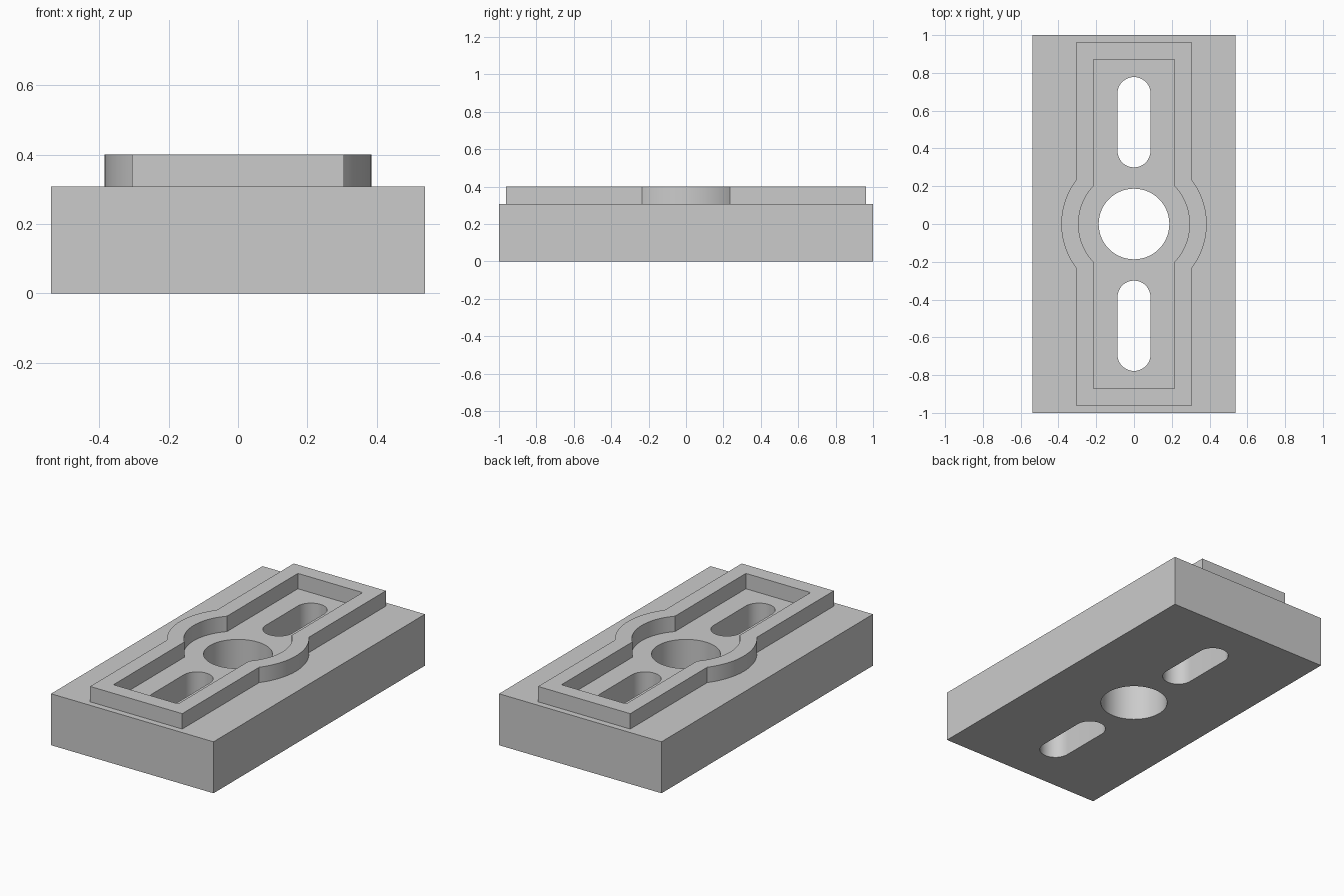
import bpy, bmesh
from math import acos, cos, sin, pi

if "Cube" in bpy.data.objects:
    bpy.data.objects.remove(bpy.data.objects["Cube"], do_unlink=True)

BASE_TOP, RIM_TOP = 0.308, 0.40

grey = bpy.data.materials.new("plain grey")
grey.use_nodes = True
grey.diffuse_color = (0.6, 0.6, 0.6, 1)
grey.node_tree.nodes["Principled BSDF"].inputs["Base Color"].default_value = (0.6, 0.6, 0.6, 1)


def arc(cx, cy, r, start, end, steps):
    return [(cx + r * cos(start + (end - start) * i / steps),
             cy + r * sin(start + (end - start) * i / steps)) for i in range(steps + 1)]


def prism(name, outline, z0, z1):
    """Extrude a counter-clockwise outline from z0 up to z1."""
    bm = bmesh.new()
    bottom = bm.faces.new([bm.verts.new((x, y, z0)) for x, y in outline])
    new = bmesh.ops.extrude_face_region(bm, geom=[bottom], use_keep_orig=True)["geom"]
    for v in new:
        if isinstance(v, bmesh.types.BMVert):
            v.co.z = z1
    bmesh.ops.recalc_face_normals(bm, faces=bm.faces)
    mesh = bpy.data.meshes.new(name)
    bm.to_mesh(mesh)
    bm.free()
    mesh.materials.append(grey)
    obj = bpy.data.objects.new(name, mesh)
    bpy.context.collection.objects.link(obj)
    return obj


def rectangle(hx, hy):
    return [(-hx, -hy), (hx, -hy), (hx, hy), (-hx, hy)]


def bulged_rectangle(hx, hy, r):
    """Long rectangle with a round bulge around the centre."""
    a = acos(hx / r)
    right = [(hx, -hy)] + arc(0, 0, r, -a, a, 24) + [(hx, hy)]
    return right + [(-x, -y) for x, y in right]


def slot(y0, y1, r):
    return arc(0, y1 - r, r, 0, pi, 24) + arc(0, y0 + r, r, pi, 2 * pi, 24)


def cut(target, cutters):
    """Subtract the cutters, bake the result and remove them."""
    for c in cutters:
        c.hide_render = True
        mod = target.modifiers.new("cut", "BOOLEAN")
        mod.operation, mod.solver, mod.object = "DIFFERENCE", "EXACT", c
    deps = bpy.context.evaluated_depsgraph_get()
    mesh = bpy.data.meshes.new_from_object(target.evaluated_get(deps))
    target.modifiers.clear()
    target.data = mesh
    for c in cutters:
        bpy.data.objects.remove(c, do_unlink=True)


# Base block with the round centre hole and two slots
base = prism("base_block", rectangle(0.538, 1), 0, BASE_TOP)
cut(base, [prism("hole_cutter", arc(0, 0, 0.187, 0, 2 * pi, 64)[:-1], -0.1, 0.6),
           prism("back_slot_cutter", slot(0.30, 0.778, 0.0875), -0.1, 0.6),
           prism("front_slot_cutter", slot(-0.778, -0.30, 0.0875), -0.1, 0.6)])

# Raised rim around the recess
rim = prism("raised_rim", bulged_rectangle(0.305, 0.963, 0.385), BASE_TOP, RIM_TOP)
cut(rim, [prism("recess_cutter", bulged_rectangle(0.214, 0.872, 0.294), 0.2, 0.6)])

# Smooth round walls, sharp edges kept
for obj in bpy.context.view_layer.objects:
    obj.select_set(obj in (base, rim))
bpy.context.view_layer.objects.active = base
bpy.ops.object.shade_smooth_by_angle(angle=pi / 6)
